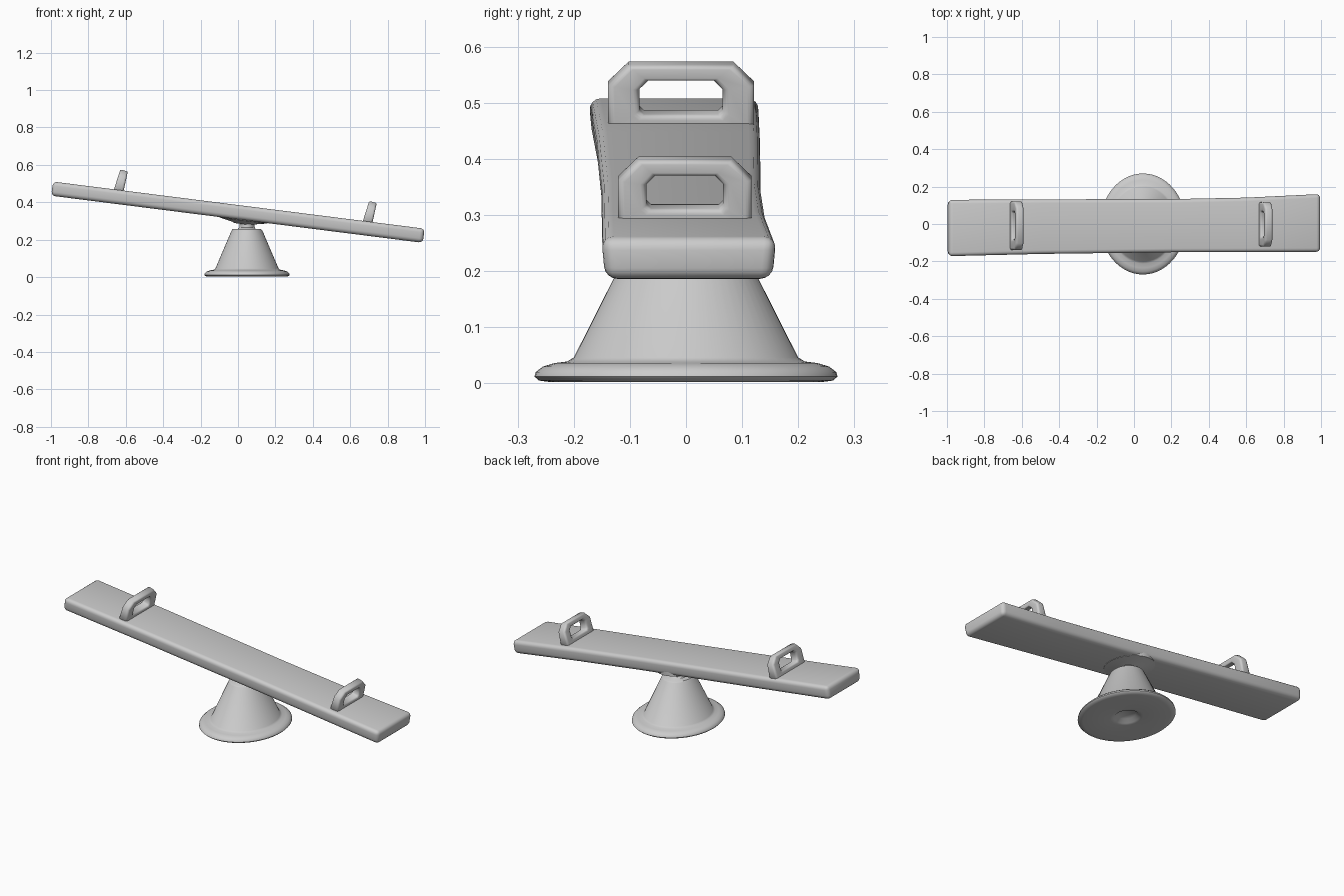
import bpy, bmesh, math
from mathutils import Vector, Matrix

cube = bpy.data.objects.get("Cube")
if cube:
    bpy.data.objects.remove(cube, do_unlink=True)

# Single colour
grey = bpy.data.materials.new("light grey")
grey.use_nodes = True
colour = (0.6, 0.6, 0.6, 1)
grey.diffuse_color = colour
grey.node_tree.nodes["Principled BSDF"].inputs["Base Color"].default_value = colour

TILT = math.radians(7.22)   # the right-hand end of the plank is low
AXIS_X = 0.048              # centre of the pivot


def finish(name, bm, bevel=0, angle=40):
    """Turn a bmesh into a smooth shaded object, optionally rounded."""
    bmesh.ops.recalc_face_normals(bm, faces=bm.faces)
    mesh = bpy.data.meshes.new(name)
    bm.to_mesh(mesh)
    bm.free()
    mesh.materials.append(grey)
    obj = bpy.data.objects.new(name, mesh)
    bpy.context.collection.objects.link(obj)
    bpy.ops.object.select_all(action='DESELECT')
    obj.select_set(True)
    bpy.context.view_layer.objects.active = obj
    if bevel:
        mod = obj.modifiers.new("rounding", 'BEVEL')
        mod.width = bevel
        mod.segments = 4
        mod.limit_method = 'ANGLE'
        mod.angle_limit = math.radians(50)
        bpy.ops.object.modifier_apply(modifier=mod.name)
    bpy.ops.object.shade_smooth_by_angle(angle=math.radians(angle))
    return obj


def lathe(name, profile, matrix, angle=40):
    """Spin a radius/height profile around z, then place it."""
    bm = bmesh.new()
    verts = [bm.verts.new((r, 0, z)) for r, z in profile]
    edges = [bm.edges.new(pair) for pair in zip(verts, verts[1:])]
    bmesh.ops.spin(bm, geom=verts + edges, cent=(0, 0, 0), axis=(0, 0, 1),
                   angle=math.tau, steps=56, use_duplicate=False)
    bmesh.ops.remove_doubles(bm, verts=bm.verts, dist=0.0005)
    bm.transform(matrix)
    return finish(name, bm, angle=angle)


# Pedestal: oval flange, cone and narrow neck
lathe("pedestal",
      [(0, 0.025), (0.05, 0.022), (0.07, 0.006), (0.09, 0.003), (0.24, 0.002),
       (0.262, 0.005), (0.27, 0.012), (0.268, 0.02), (0.255, 0.03), (0.235, 0.036),
       (0.212, 0.039), (0.2, 0.046), (0.097, 0.25), (0.09, 0.256), (0.056, 0.258),
       (0.048, 0.265), (0.046, 0.285), (0.05, 0.32), (0, 0.32)],
      Matrix.Translation((AXIS_X, 0, 0)) @ Matrix.Diagonal((0.845, 1, 1, 1)))

# Mounting boss flaring into the underside of the plank
lathe("pivot_boss",
      [(0, -0.022), (0.045, -0.022), (0.06, -0.016), (0.13, -0.002), (0.13, 0.02), (0, 0.02)],
      Matrix.Translation((0.03, 0, 0.305)) @ Matrix.Rotation(TILT, 4, 'Y'))

# Plank: slightly skewed board lofted through stations of (x, front y, back y)
stations = [(-0.994, -0.174, 0.131), (-0.5, -0.162, 0.134), (0.2, -0.153, 0.135),
            (0.6, -0.152, 0.143), (0.993, -0.151, 0.162)]
normal = Vector((math.sin(TILT), 0, math.cos(TILT))) * 0.038
bm = bmesh.new()
rings = []
for x, y0, y1 in stations:
    z = 0.347 - x * math.tan(TILT)
    low = 0.007             # sides lean in a little towards the underside
    rings.append([bm.verts.new(Vector((x, y, z)) + normal * s)
                  for y, s in ((y0, 1), (y1, 1), (y1 - low, -1), (y0 + low, -1))])
for a, b in zip(rings, rings[1:]):
    for i in range(4):
        j = (i + 1) % 4
        bm.faces.new((a[i], a[j], b[j], b[i]))
bm.faces.new(rings[0])
bm.faces.new(rings[-1])
finish("plank", bm, bevel=0.022)


def outline(half, low, high, cut):
    """Rectangle in the handle plane with its corners cut off."""
    corners = []
    for sy, sz in ((1, 1), (-1, 1), (-1, -1), (1, -1)):
        z = high if sz > 0 else low
        c = cut if sz > 0 else cut * 0.5
        pair = [(sy * half, z - sz * c), (sy * (half - c), z)]
        corners += pair if sy * sz > 0 else pair[::-1]
    return corners


# Handles: chunky rounded loops leaning outward from the plank
def handle(name, x, y, z, half, hole, height):
    bm = bmesh.new()
    loops = []
    for points, depth in ((outline(half, -0.02, height, 0.036), 0.026),
                          (outline(hole, 0.022, height - 0.028, 0.016), 0.026)):
        for side in (-1, 1):
            ring = []
            for py, pz in points:
                d = depth * (1 - 0.2 * max(pz, 0) / height)
                ring.append(bm.verts.new((side * d, py, pz)))
            loops.append(ring)
    outer_a, outer_b, inner_a, inner_b = loops
    for a, b in ((outer_a, outer_b), (outer_b, inner_b), (inner_b, inner_a), (inner_a, outer_a)):
        for i in range(8):
            j = (i + 1) % 8
            bm.faces.new((a[i], a[j], b[j], b[i]))
    bm.transform(Matrix.Translation((x, y, z)) @ Matrix.Rotation(math.radians(15), 4, 'Y'))
    finish(name, bm, bevel=0.011, angle=60)


handle("right_handle", -0.638, -0.009, 0.462, 0.13, 0.074, 0.112)
handle("left_handle", 0.693, -0.002, 0.294, 0.119, 0.068, 0.111)
